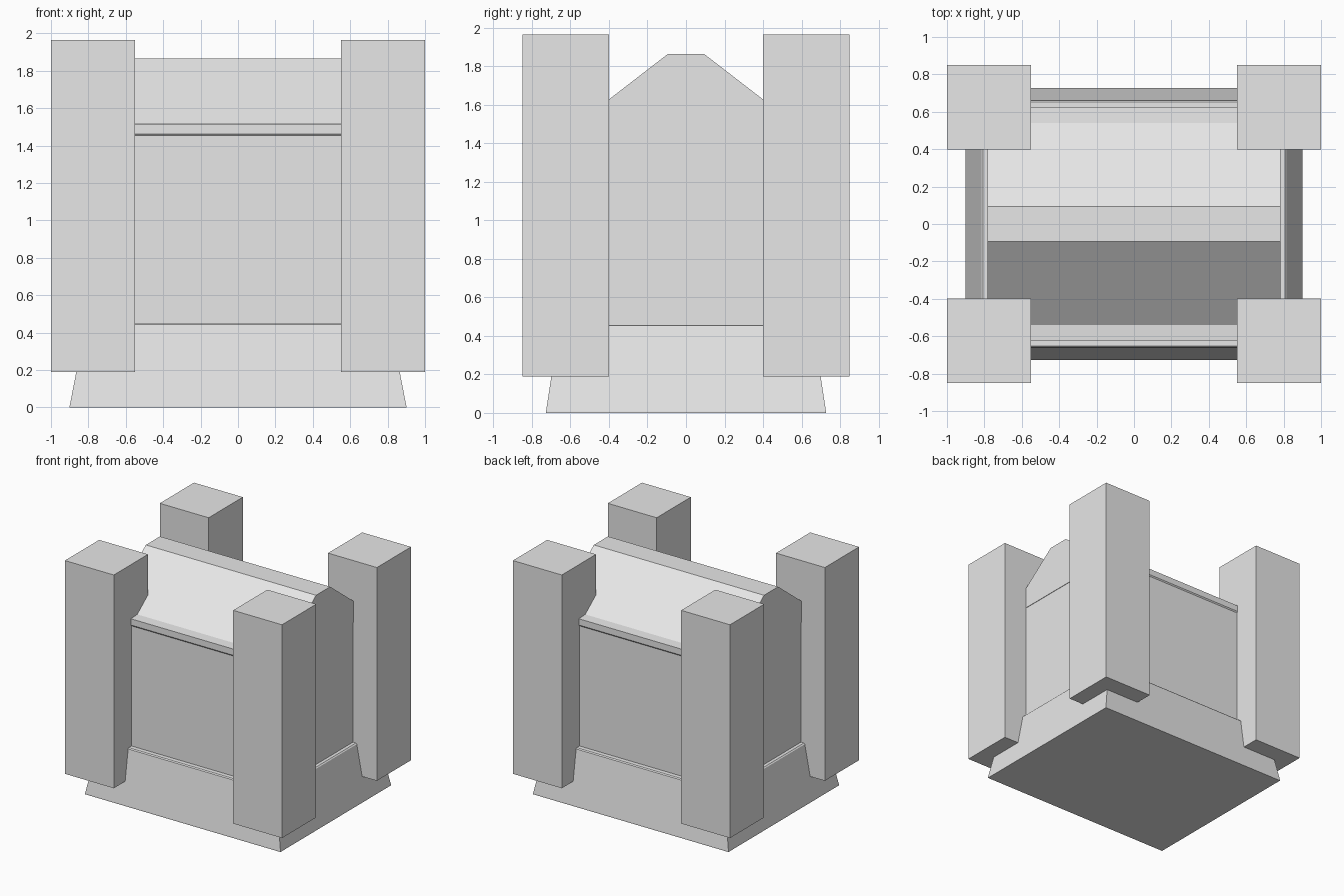
import bpy
import bmesh

cube = bpy.data.objects.get("Cube")
if cube:
    bpy.data.objects.remove(cube, do_unlink=True)

# One plain stone colour
stone = bpy.data.materials.new("stone_grey")
stone.use_nodes = True
grey = (0.8, 0.8, 0.8, 1)
stone.diffuse_color = grey
stone.node_tree.nodes["Principled BSDF"].inputs["Base Color"].default_value = grey


def loft(name, rings):
    """Join matching rings of points into a closed solid."""
    bm = bmesh.new()
    loops = [[bm.verts.new(p) for p in ring] for ring in rings]
    n = len(loops[0])
    for low, high in zip(loops, loops[1:]):
        for i in range(n):
            j = (i + 1) % n
            bm.faces.new((low[i], low[j], high[j], high[i]))
    bm.faces.new(loops[0][::-1])
    bm.faces.new(loops[-1])
    bmesh.ops.recalc_face_normals(bm, faces=bm.faces)
    mesh = bpy.data.meshes.new(name)
    bm.to_mesh(mesh)
    bm.free()
    mesh.materials.append(stone)
    obj = bpy.data.objects.new(name, mesh)
    bpy.context.collection.objects.link(obj)
    return obj


def rect(hx, hy, z, cx=0, cy=0):
    return [(cx + sx * hx, cy + sy * hy, z)
            for sx, sy in ((-1, -1), (1, -1), (1, 1), (-1, 1))]


# Tapered plinth with thin lips at its foot and upper edge
loft("plinth", [rect(0.9, 0.727, 0), rect(0.9, 0.727, 0.008),
                rect(0.815, 0.66, 0.445), rect(0.807, 0.652, 0.453)])

# Main block
loft("body", [rect(0.78, 0.615, 0.45), rect(0.78, 0.615, 1.46)])

# Gabled lid with a flat ridge, slightly overhanging the block
half = [(0.615, 1.453), (0.623, 1.463), (0.623, 1.515), (0.54, 1.52), (0.093, 1.865)]
profile = half + [(-y, z) for y, z in reversed(half)]
loft("lid", [[(x, y, z) for y, z in profile] for x in (-0.784, 0.784)])

# Four corner pillars raised off the ground
for front_back, sy in (("front", -1), ("back", 1)):
    for side, sx in (("right", -1), ("left", 1)):
        loft(f"{front_back}_{side}_pillar",
             [rect(0.225, 0.225, z, sx * 0.775, sy * 0.624) for z in (0.19, 1.966)])
